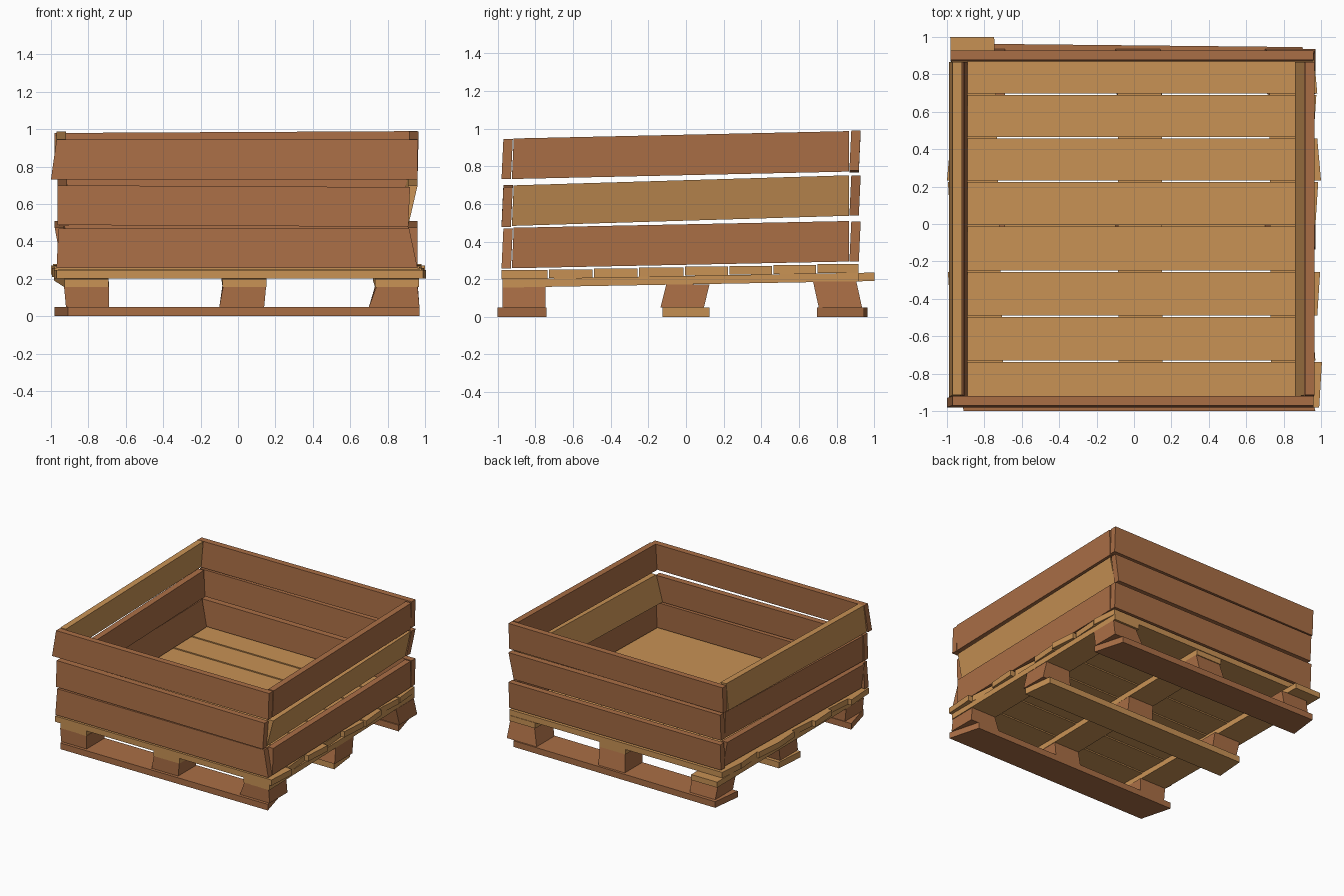
import bpy, bmesh
from mathutils import Vector

cube = bpy.data.objects.get("Cube")
if cube:
    bpy.data.objects.remove(cube, do_unlink=True)


def material(name, colour):
    mat = bpy.data.materials.new(name)
    mat.use_nodes = True
    mat.diffuse_color = (*colour, 1)
    mat.node_tree.nodes["Principled BSDF"].inputs["Base Color"].default_value = (*colour, 1)
    return mat


light = material("light_wood", (0.58, 0.287, 0.09))
brown = material("brown_wood", (0.40, 0.156, 0.06))


def board(name, mat, start, end, width, height, lean=0, cut=(0, 0), miter=(0, 0)):
    """Plank between two bottom-centre points. lean shifts the top sideways,
    cut slants the ends upward and miter slants them across the width."""
    start, end = Vector(start), Vector(end)
    along = (end - start).normalized()
    side = Vector((0, 1, 0)) if abs(along.x) > abs(along.y) else Vector((1, 0, 0))
    bm = bmesh.new()
    verts = []
    for i, point in enumerate((start, end)):
        for w, u in ((0, 0), (1, 0), (1, 1), (0, 1)):
            verts.append(bm.verts.new(
                point + side * (width * (w - 0.5) + lean * u)
                + Vector((0, 0, height * u)) + along * (cut[i] * u + miter[i] * w)))
    bm.faces.new(verts[:4])
    bm.faces.new(verts[4:])
    for k in range(4):
        n = (k + 1) % 4
        bm.faces.new((verts[k], verts[n], verts[4 + n], verts[4 + k]))
    bmesh.ops.recalc_face_normals(bm, faces=bm.faces)
    mesh = bpy.data.meshes.new(name)
    bm.to_mesh(mesh)
    bm.free()
    mesh.materials.append(mat)
    obj = bpy.data.objects.new(name, mesh)
    bpy.context.collection.objects.link(obj)
    return obj


# Ground runners
board("front_runner", brown, (-0.91, -0.87, 0), (0.97, -0.87, 0), 0.26, 0.05, miter=(-0.07, -0.07))
board("middle_runner", light, (-0.95, 0, 0), (0.96, 0, 0), 0.25, 0.05, miter=(0.02, -0.03))
board("back_runner", brown, (-0.97, 0.84, 0), (0.97, 0.82, 0), 0.25, 0.05, miter=(0.03, -0.07))

# Spacer blocks, slightly skewed
for row, y, slant in (("front", -0.86, 0), ("middle", -0.02, 0.03), ("back", 0.82, -0.03)):
    top = 0.155 + 0.0175 * (y + 1)
    for col, x0, x1, cut in (("right", -0.92, -0.69, (-0.01, 0)),
                             ("centre", -0.10, 0.14, (0.02, 0.01)),
                             ("left", 0.70, 0.97, (0.04, -0.01))):
        board(f"{row}_{col}_block", brown, (x0, y, 0.05), (x1, y, 0.05), 0.23, top - 0.05,
              lean=slant, cut=cut)

# Stringers across the runners
for name, xf, xb, yb in (("right", -0.81, -0.865, 1.0), ("centre", 0.035, 0.03, 0.91),
                         ("left", 0.85, 0.84, 0.92)):
    rise = 0.155 + 0.0175 * (yb + 1)
    board(f"{name}_stringer", light, (xf, -0.975, 0.155), (xb, yb, rise), 0.235, 0.045)

# Deck planks, rising gently toward the back
edges = (-0.985, -0.733, -0.493, -0.253, -0.01, 0.228, 0.46, 0.695, 0.92)
ends = ((-0.97, 0.99), (-0.96, 0.97), (-0.98, 0.98), (-0.97, 0.96),
        (-0.98, 0.97), (-1.0, 1.0), (-0.97, 0.96), (-0.99, 0.98))
for i, (x0, x1) in enumerate(ends):
    y = (edges[i] + edges[i + 1]) / 2
    z = 0.198 + 0.019 * (y + 1)
    skew = 0.02 if i % 2 else -0.015
    board(f"deck_plank_{i + 1}", light, (x0, y, z), (x1, y, z),
          edges[i + 1] - edges[i] - 0.008, 0.047, miter=(skew, -skew))

# Three tiers of side boards: bottom height, slope, then details for each wall
tiers = (
    ("lower", 0.258, 0.020, dict(
        front=(-0.97, 0.96, 0, (0.01, -0.045), brown), back=(-0.96, 0.96, 0, (0, 0), brown),
        right=(-0.915, -0.04, brown), left=(0.935, 0, brown))),
    ("middle", 0.483, 0.030, dict(
        front=(-0.965, 0.91, -0.01, (0, 0.01), brown), back=(-0.96, 0.92, 0, (0, 0.04), brown),
        right=(-0.93, -0.01, brown), left=(0.885, 0.05, light))),
    ("upper", 0.732, 0.022, dict(
        front=(-1.0, 0.96, 0, (0.03, 0), brown), back=(-0.98, 0.96, 0.01, (0, 0), brown),
        right=(-0.965, 0.02, light), left=(0.935, 0.005, brown))),
)
for tier, base, slope, walls in tiers:
    for wall in ("front", "back"):
        x0, x1, tilt, cut, mat = walls[wall]
        y = -0.955 if wall == "front" else 0.893
        z = base + slope * (y + 0.95)
        board(f"{tier}_{wall}_board", mat, (x0, y, z - tilt / 2), (x1, y, z + tilt / 2),
              0.05, 0.212, lean=0.01, cut=cut)
    for wall in ("right", "left"):
        x, lean, mat = walls[wall]
        y0, y1 = -0.925, 0.865
        board(f"{tier}_{wall}_board", mat, (x, y0, base), (x, y1, base + slope * (y1 - y0)),
              0.05, 0.215, lean=lean, cut=(0.01, 0))
